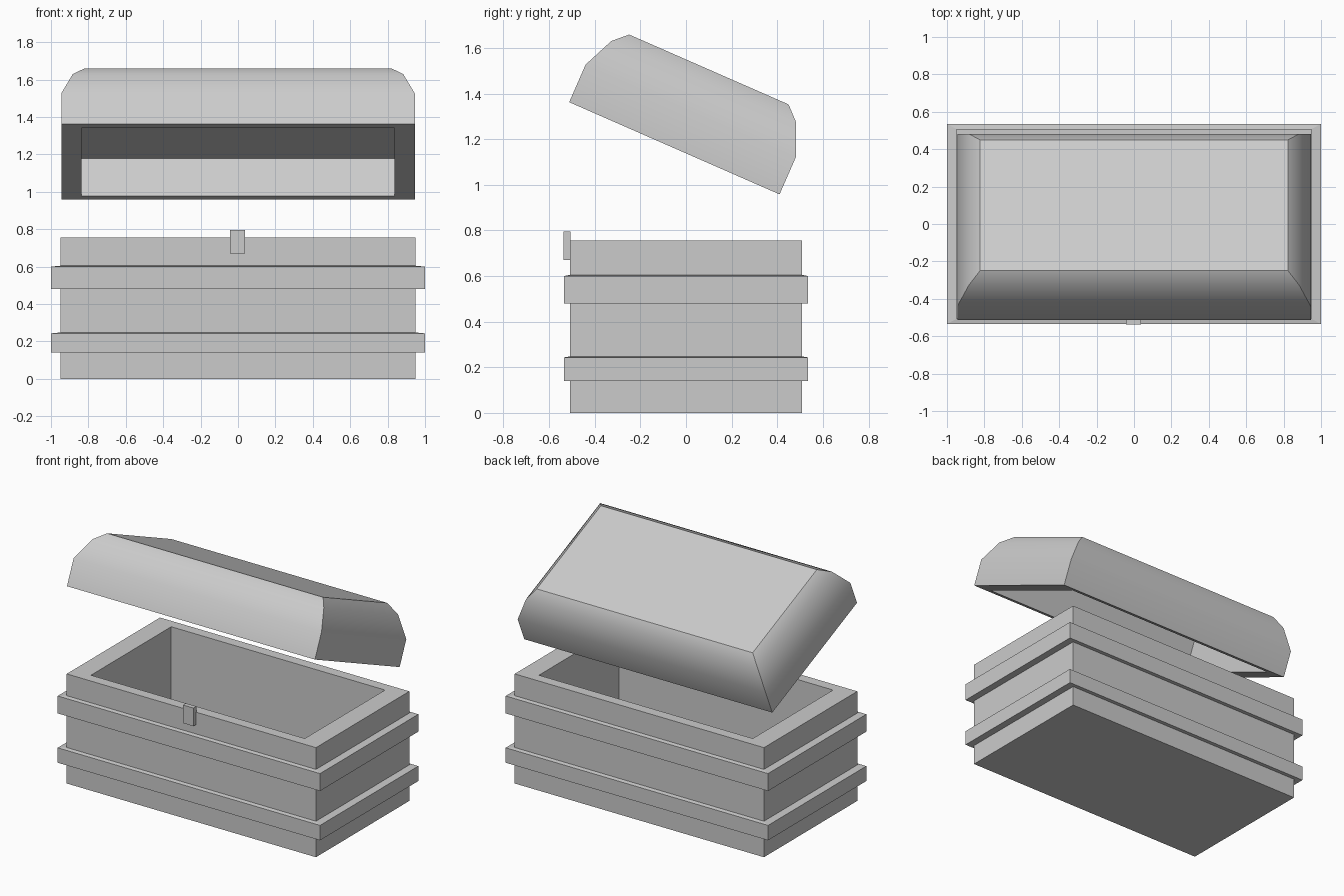
import bpy, bmesh, math

if "Cube" in bpy.data.objects:
    bpy.data.objects.remove(bpy.data.objects["Cube"])


def loft(name, rings):
    """Closed solid through stacked rectangles (half_x, half_y, z)."""
    bm = bmesh.new()
    loops = [[bm.verts.new((sx * hx, sy * hy, z))
              for sx, sy in ((-1, -1), (1, -1), (1, 1), (-1, 1))]
             for hx, hy, z in rings]
    for a, b in zip(loops, loops[1:]):
        for i in range(4):
            j = (i + 1) % 4
            bm.faces.new((a[i], a[j], b[j], b[i]))
    bm.faces.new(loops[0][::-1])
    bm.faces.new(loops[-1])
    bmesh.ops.recalc_face_normals(bm, faces=bm.faces)
    mesh = bpy.data.meshes.new(name)
    bm.to_mesh(mesh)
    bm.free()
    obj = bpy.data.objects.new(name, mesh)
    bpy.context.collection.objects.link(obj)
    return obj


# Chest box: outer wall with two raised bands, rim, then hollow inside
X, Y = 0.95, 0.508
BX, BY = 1.0, 0.535
rings = [(X, Y, 0)]
for low, high in ((0.14, 0.243), (0.48, 0.60)):
    rings += [(X, Y, low), (BX, BY, low), (BX, BY, high), (X, Y, high + 0.005)]
rings += [(X, Y, 0.755), (0.815, 0.437, 0.755), (0.815, 0.437, 0.10)]
loft("chest_box", rings)

# Lid: hollow underside, straight skirt, rounded shoulder, flat top
LX, LY = 0.945, 0.5035
lid_rings = [(0.838, 0.455, 0.22), (0.838, 0.455, 0)]
lid_rings += [(LX - inset, LY - inset, z) for inset, z in
              ((0, 0), (0, 0.18), (0.062, 0.32), (0.122, 0.377))]
lid = loft("lid", lid_rings)
lid.location = (0, -0.051, 1.16)
lid.rotation_euler.x = -math.radians(23.66)
bpy.context.view_layer.objects.active = lid
lid.select_set(True)
bpy.ops.object.shade_smooth_by_angle(angle=math.radians(30))

# Latch on the front rim
latch = loft("latch", [(0.04, 0.0155, 0.67), (0.04, 0.0155, 0.795)])
latch.location = (-0.003, -0.5225, 0)
